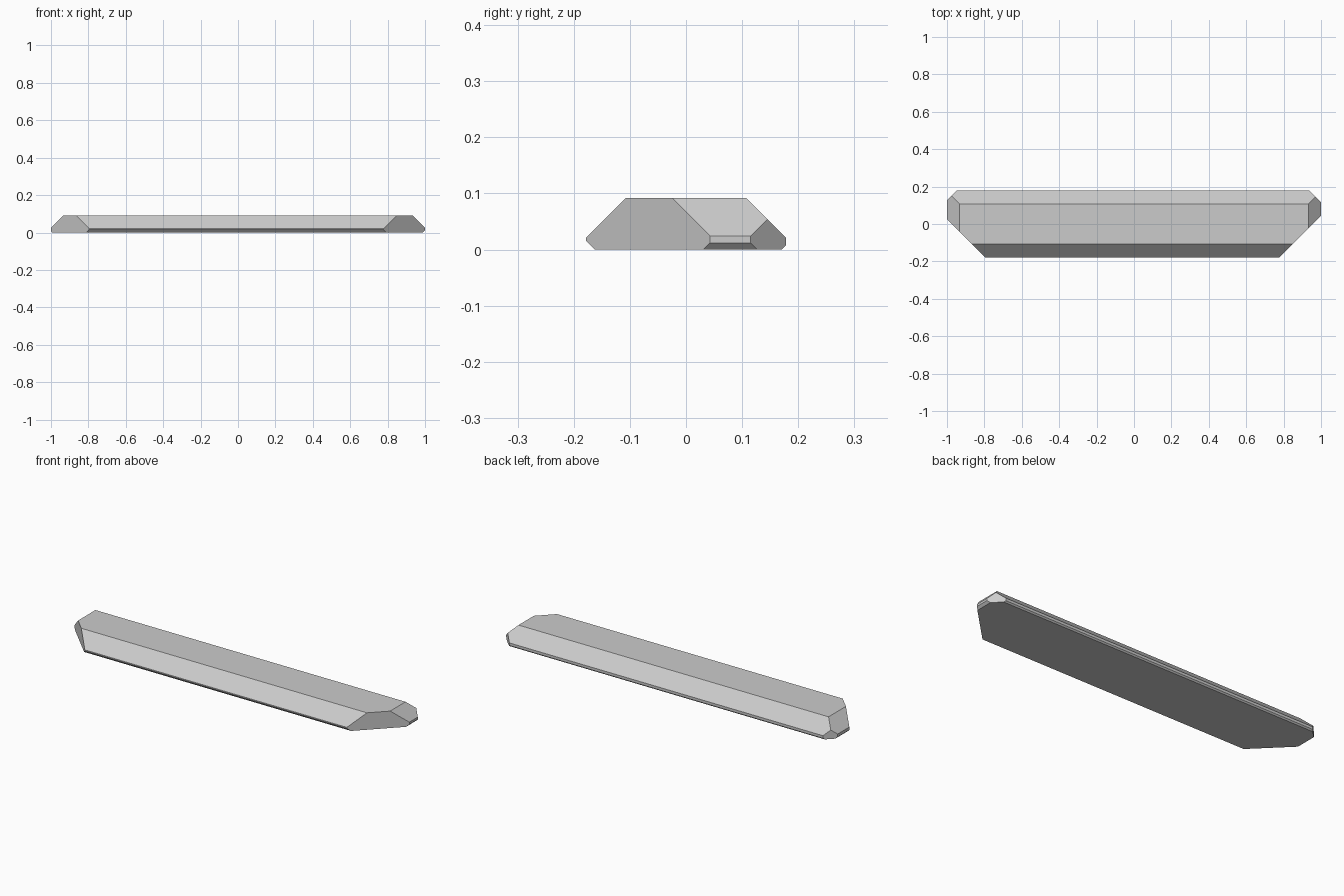
import bpy, bmesh
from mathutils import Vector

if "Cube" in bpy.data.objects:
    bpy.data.objects.remove(bpy.data.objects["Cube"])

H = 0.092

# Solid block
bm = bmesh.new()
bmesh.ops.create_cube(bm, size=1)
for v in bm.verts:
    v.co = Vector((v.co.x * 2, v.co.y * 0.356, (v.co.z + 0.5) * H))


def slice_off(normal, distance):
    """Cut away everything where normal . p > distance and cap the cut."""
    n = Vector(normal)
    point = n * distance / n.length_squared
    cut = bmesh.ops.bisect_plane(bm, geom=bm.verts[:] + bm.edges[:] + bm.faces[:],
                                 dist=1e-5, plane_co=point, plane_no=n, clear_outer=True)
    edges = [e for e in cut["geom_cut"] if isinstance(e, bmesh.types.BMEdge)]
    bmesh.ops.contextual_create(bm, geom=edges)


# Diagonal front corners and small back corners, slightly uneven left to right
for side, front, back in ((1, 0.957, 1.115), (-1, 0.974, 1.126)):
    slice_off((side, -1, 0), front)
    slice_off((side, 1, 0), back)

# Wide sloping bevels around the top
slice_off((0, -1, 1), 0.199)
slice_off((0, 1, 1), 0.199)
slice_off((1, 0, 1), 1.024)
slice_off((-1, 0, 1), 1.024)

# Narrow undercut bevels around the base
slice_off((0, -1, -1), 0.163)
slice_off((0, 1, -1), 0.171)
slice_off((1, 0, -1), 0.988)
slice_off((-1, 0, -1), 0.992)

bmesh.ops.recalc_face_normals(bm, faces=bm.faces[:])
mesh = bpy.data.meshes.new("bevelled_bar")
bm.to_mesh(mesh)
bm.free()
bar = bpy.data.objects.new("bevelled_bar", mesh)
bpy.context.collection.objects.link(bar)
